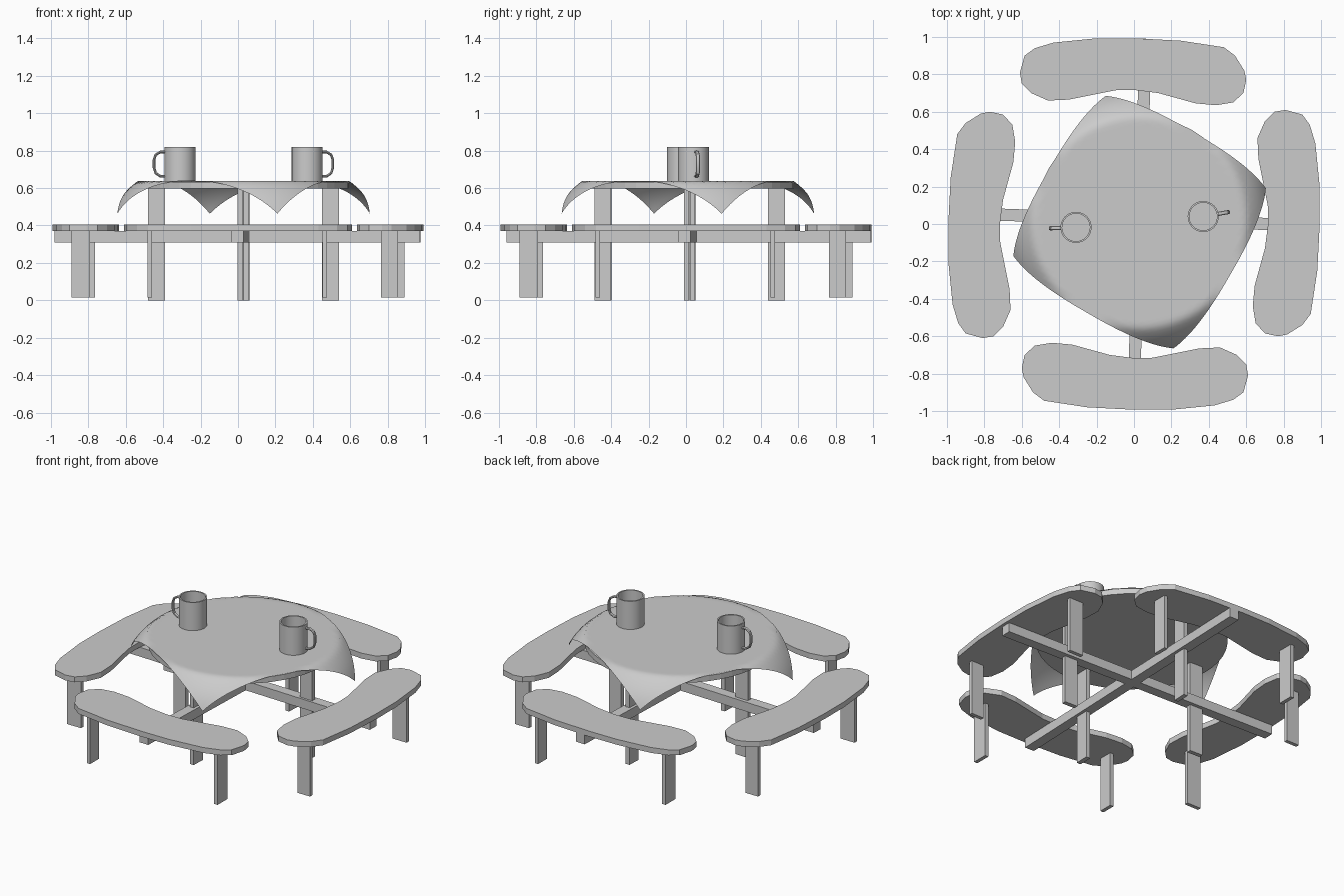
import bpy, bmesh, math
from mathutils import Matrix, Vector

if "Cube" in bpy.data.objects:
    bpy.data.objects.remove(bpy.data.objects["Cube"])

CX, CY = 0.03, 0.02          # middle of the table
TILT = math.radians(-2)      # frame is turned slightly


def finish(name, bm, smooth=False):
    bmesh.ops.recalc_face_normals(bm, faces=bm.faces)
    me = bpy.data.meshes.new(name)
    bm.to_mesh(me)
    bm.free()
    ob = bpy.data.objects.new(name, me)
    bpy.context.collection.objects.link(ob)
    if smooth:
        bpy.ops.object.select_all(action='DESELECT')
        ob.select_set(True)
        bpy.context.view_layer.objects.active = ob
        bpy.ops.object.shade_smooth_by_angle(angle=math.radians(35))
    return ob


def box(name, center, size, rot=0.0):
    bm = bmesh.new()
    m = (Matrix.Translation(center) @ Matrix.Rotation(rot, 4, 'Z')
         @ Matrix.Diagonal((*size, 1)))
    bmesh.ops.create_cube(bm, size=1, matrix=m)
    return finish(name, bm)


def slab(name, pts, z0, z1, rot=0.0):
    bm = bmesh.new()
    face = bm.faces.new([bm.verts.new((x, y, z0)) for x, y in pts])
    ext = bmesh.ops.extrude_face_region(bm, geom=[face], use_keep_orig=True)
    vs = [g for g in ext['geom'] if isinstance(g, bmesh.types.BMVert)]
    bmesh.ops.translate(bm, verts=vs, vec=(0, 0, z1 - z0))
    bm.transform(Matrix.Rotation(rot, 4, 'Z'))
    return finish(name, bm)


# Four curved benches, each with two plank legs
outline = [(-.6, -.77), (-.585, -.70), (-.53, -.65), (-.44, -.635), (-.33, -.645),
           (-.13, -.70), (0, -.717), (.1, -.715), (.2, -.695), (.35, -.665),
           (.46, -.66), (.55, -.70), (.6, -.75), (.61, -.81), (.585, -.90),
           (.53, -.94), (.43, -.97), (.2, -.993), (0, -.993), (-.25, -.98),
           (-.48, -.945), (-.54, -.90), (-.59, -.82)]
for i in range(4):
    a = i * math.pi / 2
    slab(f"bench_seat_{i}", outline, 0.37, 0.405, a)
    for j, (x, y, w) in enumerate([(-.472, -.81, .09), (.465, -.84, .1)]):
        c = Matrix.Rotation(a, 3, 'Z') @ Vector((x, y, 0.193))
        box(f"bench_leg_{i}_{j}", c, (0.024, w, 0.355), a)

# Crossed support beams
box("cross_beam_x", (-0.003, CY + 0.005, 0.34), (1.955, 0.065, 0.06), TILT)
box("cross_beam_y", (CX, 0.016, 0.34), (0.065, 1.95, 0.06), TILT)

# Four table legs standing on the beams
for i in range(4):
    a = TILT + i * math.pi / 2
    box(f"table_leg_{i}", (CX + 0.465 * math.cos(a), CY + 0.465 * math.sin(a), 0.3),
        (0.09, 0.028, 0.6), a)

# Round table top
slab("table_top", [(CX + .562 * math.cos(k * math.tau / 48),
                    CY - .005 + .562 * math.sin(k * math.tau / 48)) for k in range(48)],
     0.597, 0.633)

# Square tablecloth, draped over the table edge at its corners
bm = bmesh.new()
bmesh.ops.create_grid(bm, x_segments=40, y_segments=40, size=0.56)
R = 0.565
for v in bm.verts:
    r = v.co.xy.length
    if r > R:
        t = r - R
        h = R + t * (0.85 - 1.15 * t)
        v.co = (v.co.x * h / r, v.co.y * h / r, -t * (0.6 + 0.75 * t))
bm.transform(Matrix.Translation((CX, 0.01, 0.638)) @ Matrix.Rotation(math.radians(-30), 4, 'Z'))
finish("tablecloth", bm, True)


# Mugs: lathed wall plus a swept handle
def mug(name, x, y, ang):
    m = Matrix.Translation((x, y, 0.638)) @ Matrix.Rotation(ang, 4, 'Z')
    bm = bmesh.new()
    prof = [(0, 0), (.083, 0), (.083, .182), (.074, .182), (.074, .015), (0, .015)]
    vs = [bm.verts.new((r, 0, z)) for r, z in prof]
    es = [bm.edges.new(p) for p in zip(vs, vs[1:])]
    bmesh.ops.spin(bm, geom=vs + es, cent=(0, 0, 0), axis=(0, 0, 1),
                   angle=math.tau, steps=32)
    bmesh.ops.remove_doubles(bm, verts=bm.verts, dist=1e-4)
    bm.transform(m)
    finish(name + "_body", bm, True)
    bm = bmesh.new()
    path = [(.078, .155), (.105, .155), (.13, .14), (.139, .115), (.139, .07),
            (.13, .042), (.105, .025), (.078, .025)]
    rings = []
    for i, p in enumerate(path):
        d = Vector(path[min(i + 1, 7)]) - Vector(path[max(i - 1, 0)])
        n = Vector((-d.y, d.x)).normalized() * 0.007
        rings.append([bm.verts.new((p[0] + n.x * math.cos(k * math.tau / 8),
                                    0.011 * math.sin(k * math.tau / 8),
                                    p[1] + n.y * math.cos(k * math.tau / 8)))
                      for k in range(8)])
    for a, b in zip(rings, rings[1:]):
        for k in range(8):
            bm.faces.new((a[k], a[(k + 1) % 8], b[(k + 1) % 8], b[k]))
    bm.transform(m)
    finish(name + "_handle", bm, True)


mug("left_mug", -0.31, -0.018, math.radians(182))
mug("right_mug", 0.37, 0.04, math.radians(10))
